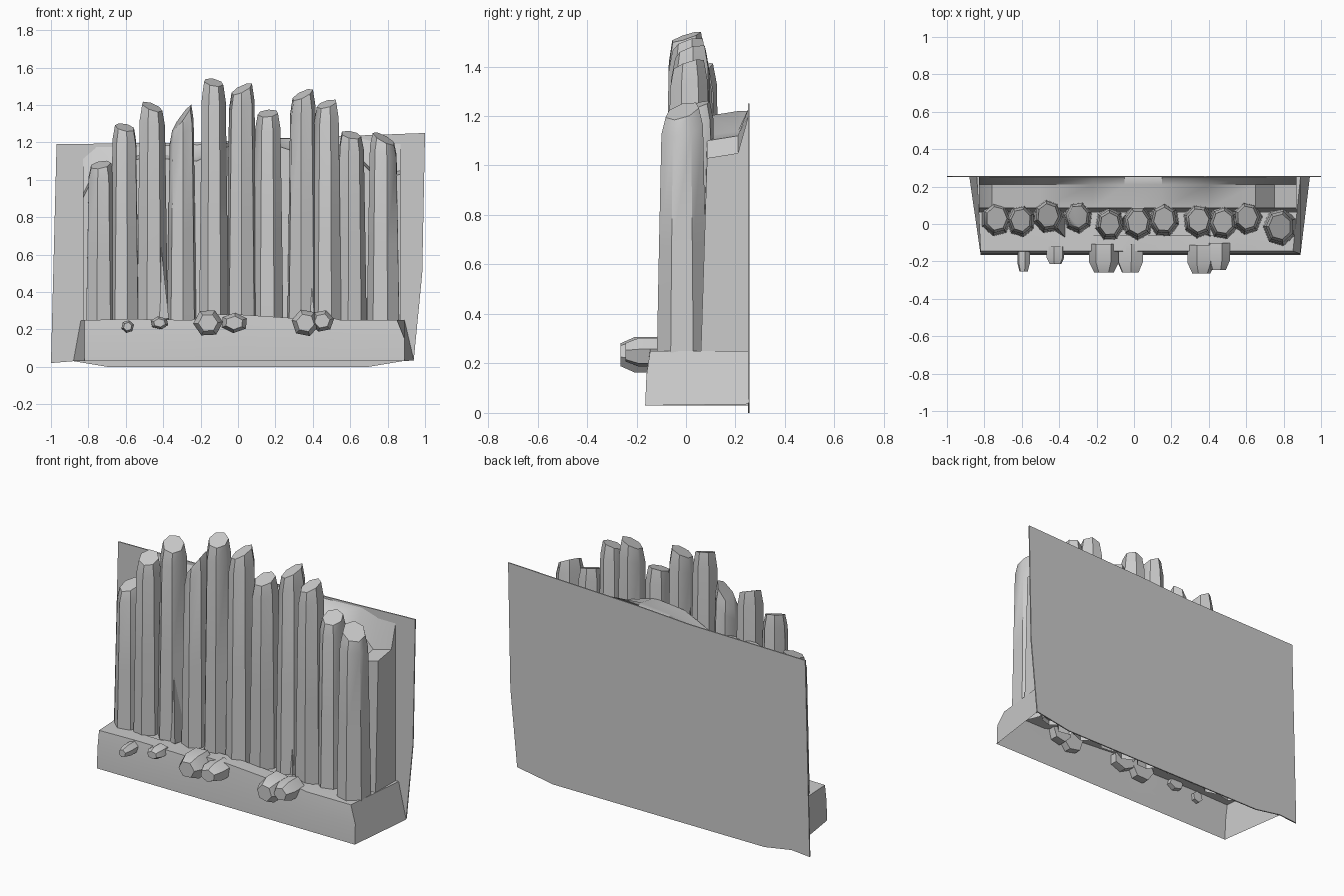
import bpy, bmesh, math
from mathutils import Vector

if "Cube" in bpy.data.objects:
    bpy.data.objects.remove(bpy.data.objects["Cube"])


def finish(name, bm, angle=40):
    bmesh.ops.recalc_face_normals(bm, faces=bm.faces[:])
    me = bpy.data.meshes.new(name)
    bm.to_mesh(me)
    bm.free()
    ob = bpy.data.objects.new(name, me)
    bpy.context.collection.objects.link(ob)
    bpy.ops.object.select_all(action='DESELECT')
    ob.select_set(True)
    bpy.context.view_layer.objects.active = ob
    bpy.ops.object.shade_smooth_by_angle(angle=math.radians(angle))
    return ob


def loft(name, sections, closed=False, caps=(False, False), angle=40):
    """Join consecutive point rows with quads."""
    bm = bmesh.new()
    rows = [[bm.verts.new(p) for p in s] for s in sections]
    n = len(rows[0])
    for a, b in zip(rows, rows[1:]):
        for i in range(n if closed else n - 1):
            j = (i + 1) % n
            bm.faces.new((a[i], a[j], b[j], b[i]))
    for row, cap in zip((rows[0], rows[-1]), caps):
        if cap:
            bm.faces.new(row)
    return finish(name, bm, angle)


# Thin back panel with an irregular outline
outline = [(-1, .02), (-.88, .03), (-.7, 0), (.7, 0), (.94, .04), (.985, .5),
           (1, 1.25), (.6, 1.235), (.15, 1.22), (-.2, 1.2), (-.97, 1.19)]
bm = bmesh.new()
front = [bm.verts.new((x, .25, z)) for x, z in outline]
back = [bm.verts.new((x, .257, z)) for x, z in outline]
bm.faces.new(front)
bm.faces.new(back[::-1])
for i in range(len(outline)):
    j = (i + 1) % len(outline)
    bm.faces.new((front[i], front[j], back[j], back[i]))
finish("back_panel", bm, 30)

# Base trough, open underneath: bottom edge, upper front edge, ledge
stations = [(-.82, .25), (-.55, .255), (-.25, .25), (-.12, .28), (0, .28),
            (.3, .26), (.42, .28), (.55, .25), (.85, .25)]
rows = [[(-.88, .25, .03), (-.88, .25, .03), (-.84, .25, .25), (-.84, .25, .25)]]
for x, z in stations:
    wide = -.82 if x < -.8 else .89 if x > .8 else x
    rows.append([(wide, -.165, .03), (wide, -.16, .15), (x, -.145, z), (x, -.06, z)])
rows.append([(.94, .25, .035), (.94, .25, .035), (.89, .25, .25), (.89, .25, .25)])
bm = bmesh.new()
grid = [[bm.verts.new(p) for p in r] for r in rows]
for a, b in zip(grid[1:-1], grid[2:-1]):
    for i in range(3):
        bm.faces.new((a[i], b[i], b[i + 1], a[i + 1]))
for end, row in ((grid[0], grid[1]), (grid[-1], grid[-2])):
    bm.faces.new((end[0], row[0], row[1], row[2], end[2]))
bm.faces.new([grid[0][2]] + [r[2] for r in (grid[1],)] + [grid[1][3]])
bm.faces.new([grid[-1][2], grid[-2][2], grid[-2][3]])
bm.faces.new([grid[0][2]] + [r[3] for r in grid[1:-1]] + [grid[-1][2]])
bmesh.ops.delete(bm, geom=[v for v in bm.verts if not v.link_faces], context='VERTS')
finish("base_trough", bm, 50)

# Filled body between the columns and the panel
fill = [(-.83, .9, 1.12), (-.76, 1.04, 1.18), (-.5, 1.12, 1.18), (-.22, 1.1, 1.19),
        (-.05, 1.18, 1.2), (.15, 1.2, 1.21), (.4, 1.12, 1.22), (.65, 1.1, 1.23),
        (.75, 1.0, 1.2), (.87, 1.03, 1.2)]
loft("rear_body", [[(x, .252, .24), (x, .06, .24), (x, .085, zf),
                    (x, .21, zf + .02), (x, .252, zb)] for x, zf, zb in fill],
     caps=(True, True), angle=35)

# Row of upright columns: x, y, z of top left, z of top right, radius
columns = [(-.735, .03, 1.07, 1.09, .07), (-.605, .02, 1.29, 1.27, .066),
           (-.46, .045, 1.41, 1.37, .07), (-.3, .04, 1.26, 1.40, .066),
           (-.13, .0, 1.53, 1.51, .066), (.02, .01, 1.46, 1.51, .07),
           (.16, .025, 1.35, 1.36, .07), (.345, .02, 1.43, 1.48, .07),
           (.475, .01, 1.39, 1.42, .068), (.605, .035, 1.25, 1.23, .068),
           (.78, -.015, 1.25, 1.19, .075)]
for k, (x, y, zl, zr, r) in enumerate(columns):
    sides = 7
    turn = k * 1.3
    rings = []
    for t, s in ((0, 1.22), (.45, 1.12), (.93, 1.0), (1, .8)):
        ring = []
        for i in range(sides):
            a = turn + i * math.tau / sides
            dx, dy = math.cos(a), math.sin(a)
            top = (zl + zr) / 2 + dx * (zr - zl) / 2 + dy * .02
            ring.append((x + dx * r * s, y + dy * r * s * 1.15, .22 + (top - .22) * t))
        rings.append(ring)
    loft(f"column_{k + 1:02d}", rings, closed=True, caps=(False, True), angle=45)

# Thin wedges standing in the front gaps between columns
for k, (x0, x1, xt, zt, y) in enumerate([(.31, .41, .325, 1.2, -.02),
                                         (-.45, -.37, -.46, 1.1, -.02),
                                         (-.08, -.02, -.055, 1.2, -.01)]):
    bm = bmesh.new()
    base = [bm.verts.new(p) for p in ((x0, y, .24), (x1, y - .05, .26), (x1, .07, .24))]
    tip = bm.verts.new((xt, .04, zt))
    for i in range(3):
        bm.faces.new((base[i], base[(i + 1) % 3], tip))
    finish(f"gap_wedge_{k + 1}", bm, 30)

# Chunky stones on the trough's front rim: centre and half sizes
stones = [((-.59, -.19, .215), (.035, .065, .035)), ((-.42, -.165, .235), (.05, .05, .035)),
          ((-.16, -.18, .235), (.08, .08, .075)), ((-.02, -.18, .235), (.075, .08, .055)),
          ((.36, -.185, .235), (.075, .08, .075)), ((.45, -.17, .245), (.065, .075, .06))]
for k, (c, s) in enumerate(stones):
    sections = []
    for yy, f in ((.9, 1), (-.3, 1), (-1, .65)):
        sections.append([(c[0] + s[0] * f * math.cos(a), c[1] + s[1] * yy,
                          c[2] + s[2] * f * math.sin(a))
                         for a in [math.tau * i / 6 + .3 + k * .4 for i in range(6)]])
    loft(f"rim_stone_{k + 1}", sections, closed=True, caps=(True, True), angle=35)
